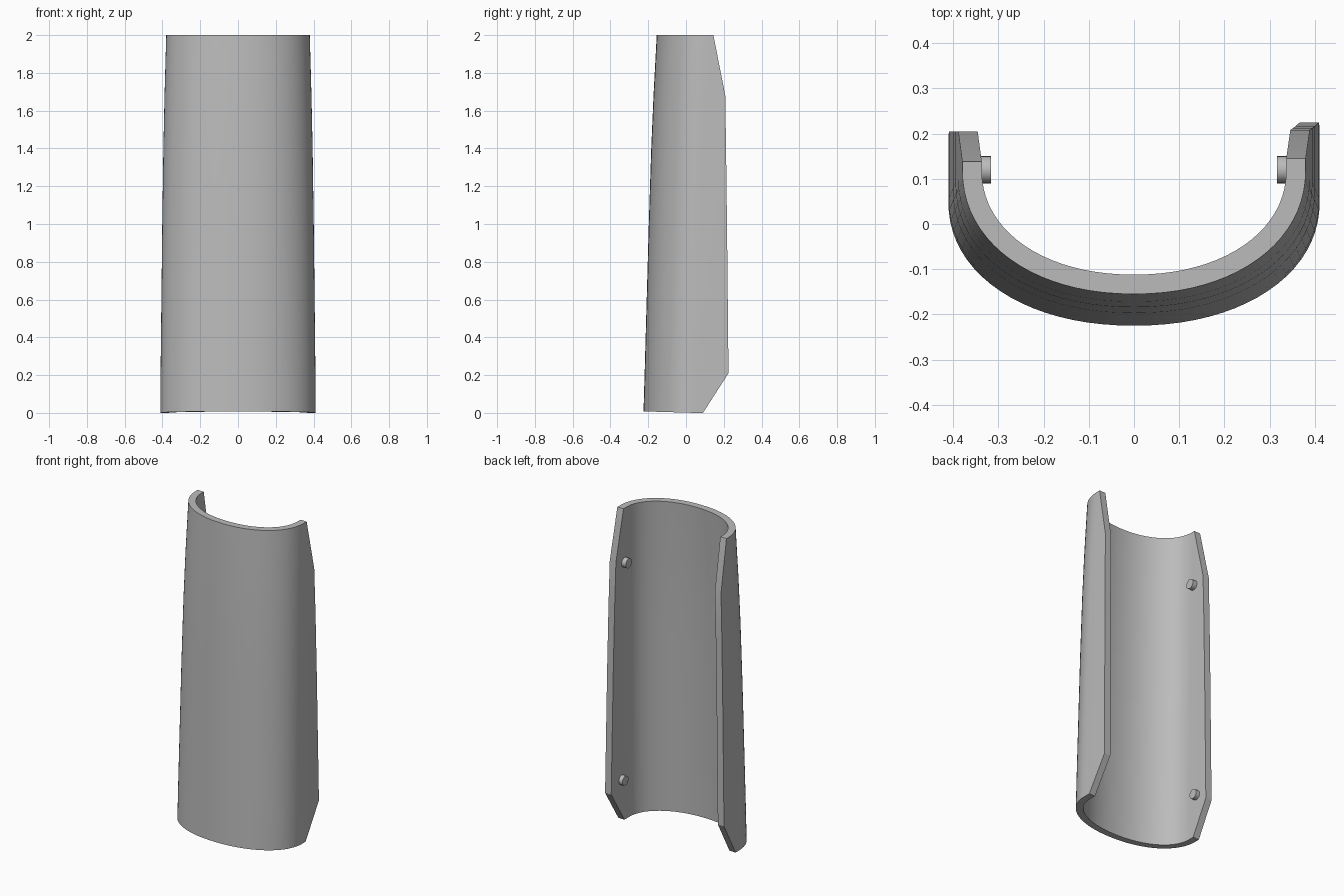
import bpy, bmesh, math
from mathutils import Matrix

cube = bpy.data.objects.get("Cube")
if cube:
    bpy.data.objects.remove(cube, do_unlink=True)

grey = bpy.data.materials.new("plain grey")
grey.use_nodes = True
colour = (0.5, 0.5, 0.5, 1)
grey.diffuse_color = colour
grey.node_tree.nodes["Principled BSDF"].inputs["Base Color"].default_value = colour

WALL = 0.043
DEPTH = 0.275
STEPS = 40
# height, half width, front y, rear edge y on the -x side, rear edge y on the +x side
LEVELS = [
    (0.0, 0.411, -0.225, 0.09, 0.09),
    (0.21, 0.410, -0.219, 0.205, 0.225),
    (1.0, 0.401, -0.197, 0.205, 0.217),
    (1.4, 0.395, -0.184, 0.205, 0.212),
    (1.68, 0.389, -0.172, 0.205, 0.208),
    (2.0, 0.380, -0.155, 0.138, 0.145),
]


def make_object(name, bm):
    bmesh.ops.recalc_face_normals(bm, faces=bm.faces)
    mesh = bpy.data.meshes.new(name)
    bm.to_mesh(mesh)
    bm.free()
    obj = bpy.data.objects.new(name, mesh)
    bpy.context.collection.objects.link(obj)
    mesh.materials.append(grey)
    bpy.ops.object.select_all(action="DESELECT")
    obj.select_set(True)
    bpy.context.view_layer.objects.active = obj
    bpy.ops.object.shade_smooth_by_angle(angle=math.radians(25))
    return obj


def u_profile(half_width, depth, centre, rear_neg, rear_pos):
    """Rounded U from the -x rear edge round the front to the +x rear edge."""
    power = 2 / 2.12
    points = [(-half_width, rear_neg)]
    for i in range(STEPS + 1):
        a = math.pi * i / STEPS
        c, s = math.cos(a), max(math.sin(a), 0)
        points.append((-half_width * math.copysign(abs(c) ** power, c),
                       centre - depth * s ** power))
    points.append((half_width, rear_pos))
    return points


# Curved shell: one closed U-shaped ring per level, joined upwards
bm = bmesh.new()
rings = []
for z, half_width, front, rear_neg, rear_pos in LEVELS:
    centre = front + DEPTH
    outer = u_profile(half_width, DEPTH, centre, rear_neg, rear_pos)
    inner = u_profile(half_width - WALL, DEPTH - WALL, centre, rear_neg, rear_pos)
    lift = 0.008 if z == 0 else 0
    rings.append([bm.verts.new((x, y, z + lift * max(0, (centre - y) / DEPTH)))
                  for x, y in outer + inner[::-1]])

count = len(rings[0])
for low, high in zip(rings, rings[1:]):
    for i in range(count):
        j = (i + 1) % count
        bm.faces.new((low[i], low[j], high[j], high[i]))
for ring in (rings[0], rings[-1]):
    for i in range(count // 2 - 1):
        bm.faces.new((ring[i], ring[i + 1], ring[count - 2 - i], ring[count - 1 - i]))
make_object("curved_shell", bm)

# Short round pegs on the inside of both walls
for height, label, tip in ((0.265, "lower", 0.341), (1.65, "upper", 0.317)):
    for side, name in ((1, "left"), (-1, "right")):
        bm = bmesh.new()
        bmesh.ops.create_cone(bm, cap_ends=True, segments=24, radius1=0.03,
                              radius2=0.03, depth=0.045)
        bm.transform(Matrix.Translation((side * (tip + 0.0225), 0.12, height))
                     @ Matrix.Rotation(math.pi / 2, 4, "Y"))
        make_object(f"{label}_{name}_peg", bm)
